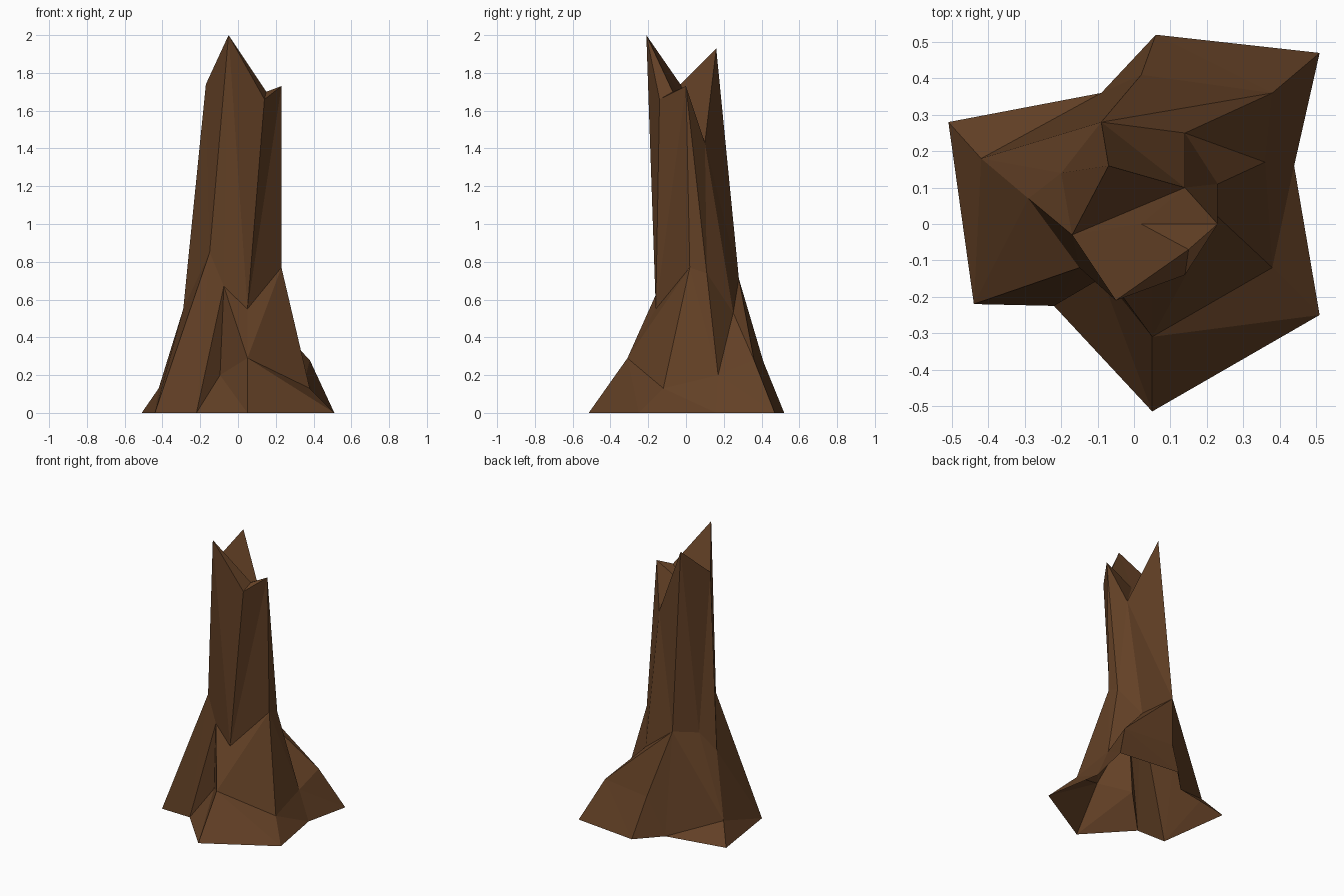
import bpy
import bmesh

cube = bpy.data.objects.get("Cube")
if cube:
    bpy.data.objects.remove(cube, do_unlink=True)


def flat_material(name, colour):
    mat = bpy.data.materials.new(name)
    mat.use_nodes = True
    mat.diffuse_color = colour
    shader = next(n for n in mat.node_tree.nodes if n.type == "BSDF_PRINCIPLED")
    shader.inputs["Base Color"].default_value = colour
    shader.inputs["Roughness"].default_value = 0.9
    return mat


# Root outline on the ground, going round from the right-hand root tip
ground = dict(zip("ABCDEFGHI", [
    (-.51, .28), (-.09, .36), (.06, .52), (.51, .47), (.44, .16),
    (.51, -.25), (.05, -.515), (-.22, -.225), (-.44, -.22)]))
points = {key: (x, y, 0) for key, (x, y) in ground.items()}

# Root shoulders, each named after the ground point below it
points.update(
    a=(-.42, .18, .13), c=(.02, .41, .27), d=(.38, .36, .28), e=(.36, .17, .2),
    f=(.38, -.12, .13), g=(.05, -.31, .29), h=(-.095, -.13, .2))

# Waist of the trunk, where the roots merge
points.update(
    j=(-.15, -.12, .85), k=(-.075, -.14, .67), l=(.05, -.16, .55),
    m=(.23, .02, .77), n=(.23, .11, .74), o=(.14, .25, .53),
    q=(-.09, .28, .71), r=(-.2, .14, .68), s=(-.29, .07, .55))

# Splintered top, with a sunken heart at W
points.update(
    P=(-.05, -.21, 2), Q=(-.17, -.03, 1.74), R=(-.07, .16, 1.93),
    S=(.14, .1, 1.43), T=(.23, 0, 1.73), U=(.14, -.14, 1.66),
    V=(.15, -.07, 1.7), W=(.02, 0, 1.62))

# Facets, each spelled by its corner points; the trunk is open underneath
roots = """IAa Ias Isj ABa Bqa aqr ars BCc Bcq CDd Cdc cdq qdo DEe Ded deo
           EFf Efe efm emn eno FGg Ffg fgm glm gkl GHh Ghg ghk HIj Hjk Hkh"""
trunk = """jkP klP lUP lTU lmT mnT nST noS oqS qRS Rqr rRQ rsQ sjQ jPQ"""
broken_top = "QRS QSW STW TVW VPW PQW UVP UTV"

bm = bmesh.new()
verts = {key: bm.verts.new(co) for key, co in points.items()}
for facet in (roots + " " + trunk + " " + broken_top).split():
    bm.faces.new([verts[key] for key in facet])
bmesh.ops.recalc_face_normals(bm, faces=bm.faces)

mesh = bpy.data.meshes.new("broken_tree_trunk")
bm.to_mesh(mesh)
bm.free()
mesh.materials.append(flat_material("bark_brown", (.125, .052, .019, 1)))
trunk_object = bpy.data.objects.new("broken_tree_trunk", mesh)
bpy.context.collection.objects.link(trunk_object)
